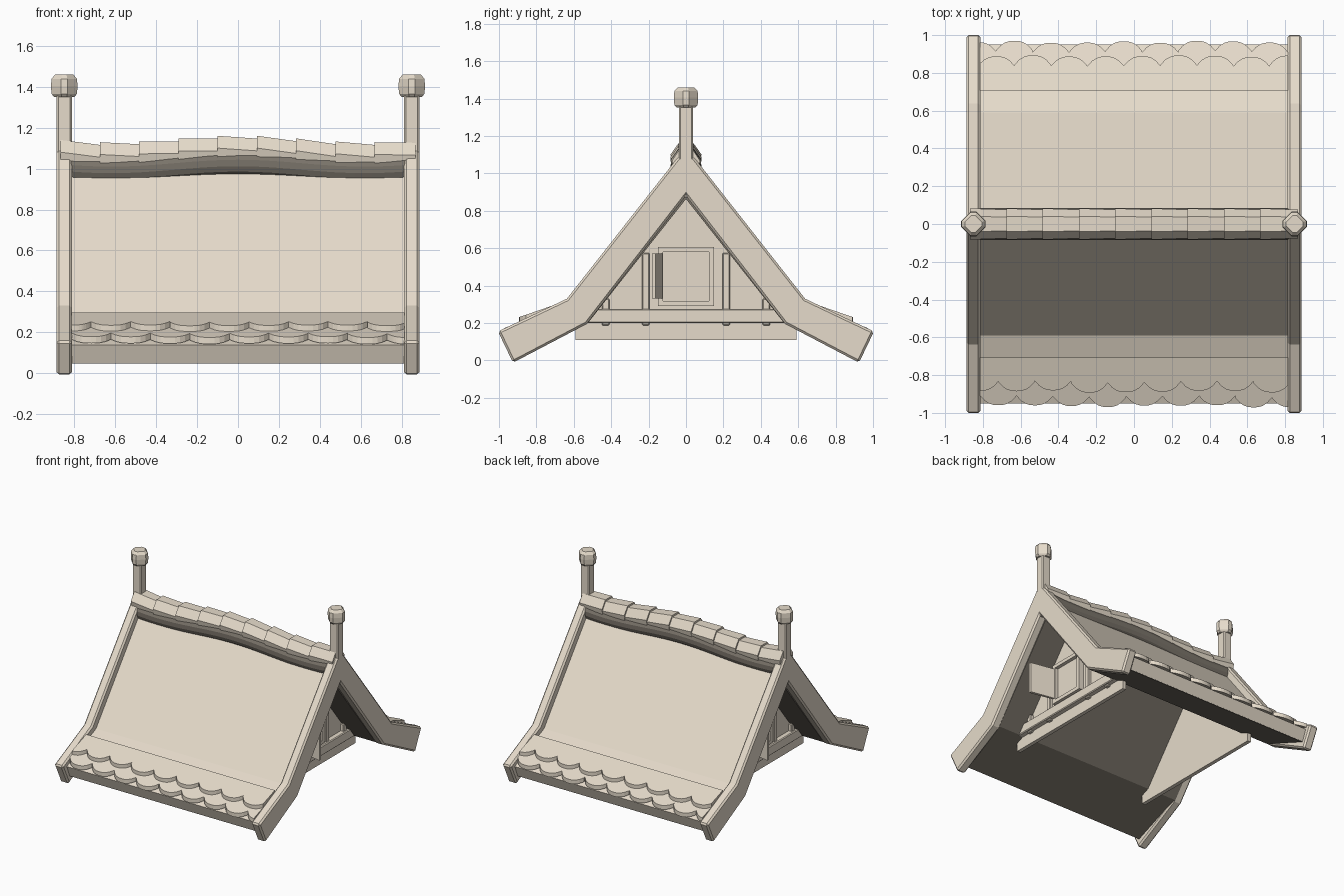
import bpy, bmesh, math, random
from mathutils import Matrix

if "Cube" in bpy.data.objects:
    bpy.data.objects.remove(bpy.data.objects["Cube"])

random.seed(4)


def material(name, rgb):
    m = bpy.data.materials.new(name)
    m.diffuse_color = (*rgb, 1)
    m.use_nodes = True
    m.node_tree.nodes["Principled BSDF"].inputs["Base Color"].default_value = m.diffuse_color
    return m


beige = material("pale_beige", (0.79, 0.71, 0.595))
dark = material("dark_taupe", (0.195, 0.173, 0.143))


def loft(name, rings, turn=False, bevel=0.0, mat=beige):
    """Closed solid through a list of equal-length rings of 3D points."""
    bm = bmesh.new()
    vs = [[bm.verts.new(p) for p in r] for r in rings]
    n = len(vs[0])
    for a, b in zip(vs, vs[1:]):
        for i in range(n):
            j = (i + 1) % n
            bm.faces.new((a[i], a[j], b[j], b[i]))
    bm.faces.new(vs[0][::-1])
    bm.faces.new(vs[-1])
    if turn:
        bmesh.ops.rotate(bm, verts=bm.verts, matrix=Matrix.Rotation(math.pi, 3, 'Z'))
    bmesh.ops.recalc_face_normals(bm, faces=bm.faces)
    me = bpy.data.meshes.new(name)
    bm.to_mesh(me)
    bm.free()
    me.materials.append(mat)
    ob = bpy.data.objects.new(name, me)
    bpy.context.collection.objects.link(ob)
    if bevel:
        m = ob.modifiers.new("bevel", 'BEVEL')
        m.width, m.segments, m.limit_method = bevel, 1, 'ANGLE'
    return ob


def prism(name, yz, x0, x1, turn=False, bevel=0.0, mat=beige):
    return loft(name, [[(x, y, z) for y, z in yz] for x in (x0, x1)], turn, bevel, mat)


def box(name, x, y, z, turn=False, bevel=0.0):
    return prism(name, [(y[0], z[0]), (y[1], z[0]), (y[1], z[1]), (y[0], z[1])], *x, turn, bevel)


def sym(half):
    """Mirror a half profile (y > 0) across y = 0."""
    return half + [(-y, z) for y, z in reversed(half) if y > 0]


# Bent roof slab with a dark lining, hollow below
prism("roof_slab", [(0, 1.05), (0.59, 0.295), (0.95, 0.137), (0.915, 0.05), (0.54, 0.235), (0, 0.92),
                    (-0.54, 0.235), (-0.915, 0.05), (-0.95, 0.137), (-0.59, 0.295)], -0.83, 0.83)
prism("roof_lining", [(0, 0.935), (0.545, 0.245), (0.92, 0.072), (0.912, 0.048), (0.522, 0.203), (0, 0.863),
                      (-0.522, 0.203), (-0.912, 0.048), (-0.92, 0.072), (-0.545, 0.245)],
      -0.825, 0.825, mat=dark)


# Scalloped eave tiles
def tile(name, xc, s0, s1, o0, o1, turn):
    lo, hi = max(xc - 0.0965, -0.815), min(xc + 0.0965, 0.815)
    if hi - lo < 0.02:
        return
    end = s1 + random.uniform(-0.007, 0.007)
    line = [(lo, s0), (hi, s0)]
    for i in range(9):
        x = hi + (lo - hi) * i / 8
        line.append((x, end - 0.05 * abs((x - xc) / 0.0965) ** 2.6))
    rings = []
    for k in (0, 1):
        ring = []
        for x, s in line:
            t = (s - s0) / (s1 - s0)
            off = o0[k] + (o1[k] - o0[k]) * t
            ring.append((x, -s, 0.31 - (s - 0.59) * 0.48 + off))
        rings.append(ring)
    loft(name, rings, turn)


for turn in (False, True):
    for i in range(10):
        tile("upper_eave_tile", -0.815 + 0.193 * i, 0.708, 0.887, (0.0, 0.042), (0.038, 0.066), turn)
        tile("lower_eave_tile", -0.718 + 0.193 * i, 0.74, 0.965, (-0.01, 0.02), (0.014, 0.046), turn)


# Sagging dark ridge beam and overlapping ridge tiles
def sag(x):
    return 0.017 + 0.017 * math.cos(math.pi * x / 0.62)


core = sym([(0.04, 0.925), (0.073, 0.952), (0.084, 0.978), (0.084, 1.01), (0.055, 1.06)])
loft("ridge_beam", [[(x, y, z + sag(x)) for y, z in core]
                    for x in [-0.82 + 1.64 * i / 20 for i in range(21)]], mat=dark)
cap = sym([(0.068, 1.015), (0.078, 1.055), (0.038, 1.115)])
for i in range(9):
    x0 = -0.868 + 0.192 * i
    rings = []
    for x, g, lift in ((x0, 1.06, 0.014), (x0 + 0.2, 0.97, 0.0)):
        rings.append([(x, y * g, z + lift * (z > 1.03) + sag(x)) for y, z in cap])
    loft("ridge_tile", rings)

# Both gable ends, second one turned half way round
board = [(0.04, 1.09), (0.637, 0.33), (1.005, 0.155), (0.925, -0.012), (0.53, 0.195), (0, 0.88),
         (-0.53, 0.195), (-0.925, -0.012), (-1.005, 0.155), (-0.637, 0.33), (-0.04, 1.09)]
for turn in (False, True):
    prism("barge_board", board, 0.813, 0.887, turn, 0.012)
    box("finial_post", (0.813, 0.887), (-0.037, 0.037), (1.04, 1.38), turn, 0.008)

    # Rounded knob set diagonally on the post
    def ring(r, z):
        pts = []
        for q in range(4):
            a = q * math.pi / 2
            for d in (-0.24, 0.24):
                pts.append((0.85 + r * math.cos(a + d), r * math.sin(a + d), z))
        return pts
    loft("finial_knob", [ring(0.052, 1.352), ring(0.064, 1.366), ring(0.067, 1.405),
                         ring(0.064, 1.44), ring(0.046, 1.46)], turn)

    # Recessed wall with sill beam and studs
    prism("gable_wall", [(-0.59, 0.11), (0.59, 0.11), (0.59, 0.21), (0, 0.92), (-0.59, 0.21)], 0.57, 0.6, turn)
    prism("sill_beam", [(-0.54, 0.2), (0.54, 0.2), (0.485, 0.275), (-0.485, 0.275)], 0.59, 0.64, turn, 0.006)
    for s in (-1, 1):
        for y, top in ((0.215, 0.575), (0.43, 0.33)):
            box("wall_stud", (0.59, 0.625), (s * y - 0.02, s * y + 0.02), (0.188, top), turn, 0.005)

    # Window frame, pane and open shutter
    for s in (-1, 1):
        box("window_jamb", (0.59, 0.64), sorted((s * 0.122, s * 0.15)), (0.29, 0.607), turn)
    box("window_head", (0.59, 0.64), (-0.122, 0.122), (0.58, 0.607), turn)
    box("window_sill", (0.59, 0.64), (-0.122, 0.122), (0.29, 0.318), turn)
    box("window_pane", (0.59, 0.612), (-0.122, 0.122), (0.318, 0.58), turn)
    foot = [(0.635, -0.125), (0.635, -0.145), (0.83, -0.182), (0.83, -0.162)]
    loft("open_shutter", [[(x, y, z) for x, y in foot] for z in (0.33, 0.572)], turn)
    for z in (0.37, 0.51):
        box("shutter_hinge", (0.635, 0.67), (-0.155, -0.135), (z, z + 0.03), turn)
